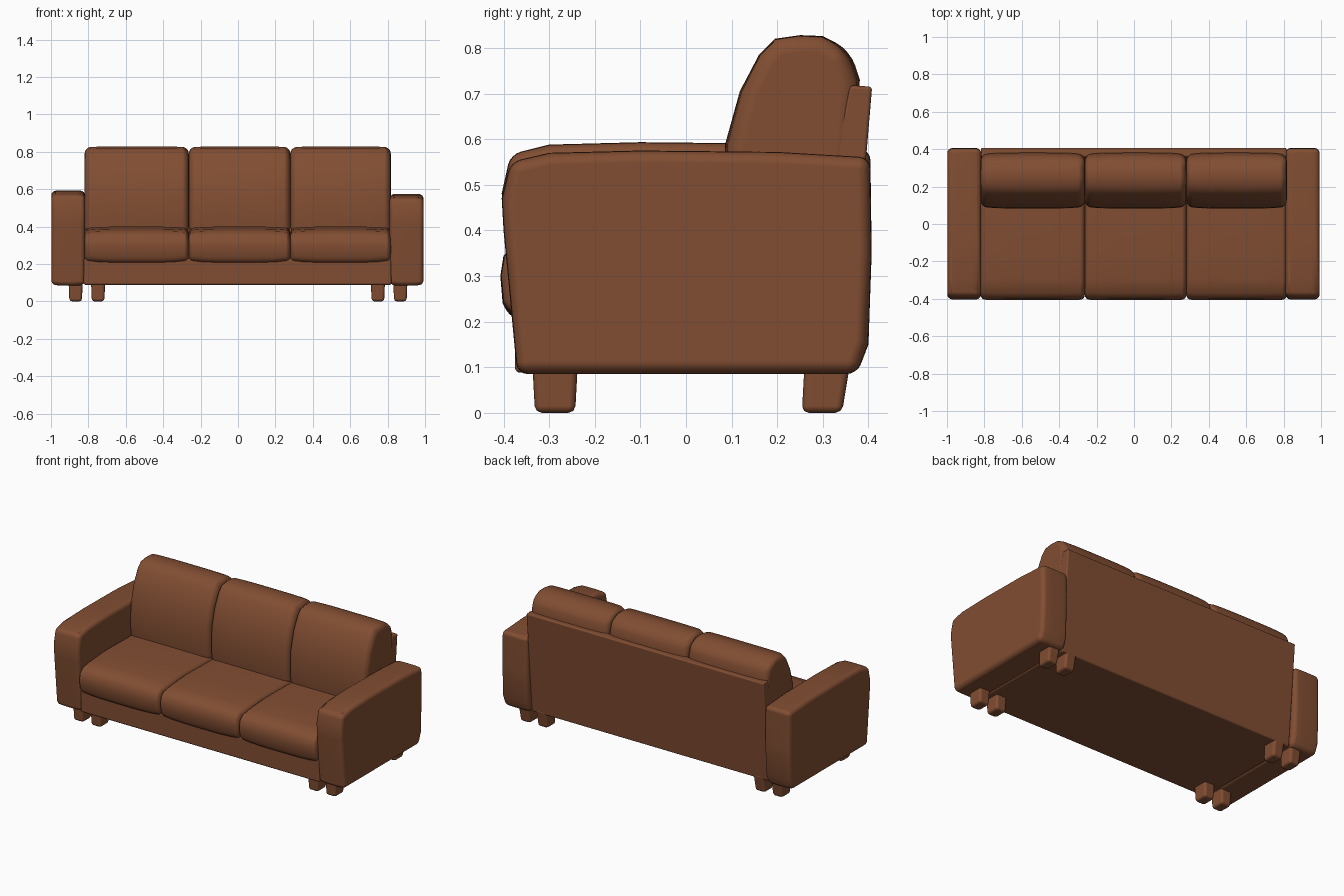
import bpy, bmesh
from mathutils import Vector

cube = bpy.data.objects.get("Cube")
if cube:
    bpy.data.objects.remove(cube)

leather = bpy.data.materials.new("brown_leather")
leather.use_nodes = True
colour = (0.22, 0.075, 0.032, 1)
leather.diffuse_color = colour
leather.node_tree.nodes["Principled BSDF"].inputs["Base Color"].default_value = colour


def finish(name, bm, bevel, segments=4):
    """Turn a bmesh into a softly bevelled, smooth shaded object."""
    bmesh.ops.recalc_face_normals(bm, faces=bm.faces)
    mesh = bpy.data.meshes.new(name)
    bm.to_mesh(mesh)
    bm.free()
    mesh.materials.append(leather)
    for face in mesh.polygons:
        face.use_smooth = True
    obj = bpy.data.objects.new(name, mesh)
    bpy.context.collection.objects.link(obj)
    mod = obj.modifiers.new("Rounded edges", "BEVEL")
    mod.width = bevel
    mod.segments = segments
    mod.limit_method = "ANGLE"
    mod.angle_limit = 0.7
    mod.harden_normals = True
    return obj


def loft(name, profile, x0, x1, bevel, puff=(0, 0), steps=8):
    """Sweep a (y, z) profile along x, swelling it by puff towards the middle."""
    bm = bmesh.new()
    cy = sum(p[0] for p in profile) / len(profile)
    cz = sum(p[1] for p in profile) / len(profile)
    rings = []
    for i in range(steps + 1):
        t = i / steps
        loss = (2 * t - 1) ** 4
        sy, sz = 1 - puff[0] * loss, 1 - puff[1] * loss
        rings.append([bm.verts.new((x0 + (x1 - x0) * t, cy + (y - cy) * sy,
                                    cz + (z - cz) * sz)) for y, z in profile])
    n = len(profile)
    for a, b in zip(rings, rings[1:]):
        for i in range(n):
            j = (i + 1) % n
            bm.faces.new((a[i], a[j], b[j], b[i]))
    bm.faces.new(rings[0])
    bm.faces.new(rings[-1])
    return finish(name, bm, bevel)


# Arms: the right one is a touch taller
arm = [(-0.37, 0.085), (0.375, 0.085), (0.4, 0.15), (0.407, 0.35), (0.404, 0.56),
       (0.2, 0.572), (-0.1, 0.575), (-0.3, 0.57), (-0.385, 0.55), (-0.404, 0.47),
       (-0.4, 0.4)]
loft("left_arm", arm, 0.81, 0.992, 0.035, (0.012, 0.02))
raised = [(y, z + 0.018 * max(0, (z - 0.3) / 0.27)) for y, z in arm]
loft("right_arm", raised, -0.998, -0.818, 0.035, (0.012, 0.02))

# Base rail and leaning back panel
loft("base", [(-0.375, 0.088), (0.35, 0.088), (0.35, 0.23), (-0.375, 0.23)],
     -0.825, 0.82, 0.012)
loft("back_panel", [(0.25, 0.088), (0.355, 0.088), (0.408, 0.715), (0.36, 0.718),
                    (0.325, 0.58)], -0.818, 0.815, 0.008)

# Three seat cushions and three back cushions
seat = [(-0.382, 0.203), (-0.402, 0.24), (-0.407, 0.3), (-0.4, 0.345), (-0.37, 0.375),
        (-0.3, 0.388), (-0.15, 0.4), (0.2, 0.395), (0.2, 0.203)]
back = [(0.09, 0.36), (0.082, 0.45), (0.086, 0.59), (0.118, 0.705), (0.16, 0.785),
        (0.195, 0.82), (0.25, 0.828), (0.3, 0.826), (0.36, 0.795), (0.381, 0.73),
        (0.375, 0.6), (0.33, 0.36)]
spans = {"right": (-0.82, -0.263), "middle": (-0.263, 0.28), "left": (0.28, 0.817)}
for side, (x0, x1) in spans.items():
    loft(side + "_seat_cushion", seat, x0, x1, 0.025, (0.015, 0.1))
    loft(side + "_back_cushion", back, x0, x1, 0.035, (0.06, 0.015))

# Eight stubby tapered feet, a pair at each corner
for side, sx in (("left", 1), ("right", -1)):
    for end, y in (("front", -0.287), ("back", 0.298)):
        for place, x in (("outer", 0.868), ("inner", 0.748)):
            bm = bmesh.new()
            bmesh.ops.create_cube(bm, size=1)
            for v in bm.verts:
                grow = 1 if v.co.z > 0 else 0.88
                lean = 0.012 if end == "back" and v.co.z > 0 else 0
                v.co = Vector((sx * x + v.co.x * 0.076 * grow,
                               y + v.co.y * 0.1 * grow + lean,
                               0.055 + v.co.z * 0.11))
            finish(f"{end}_{side}_{place}_foot", bm, 0.015, 2)
